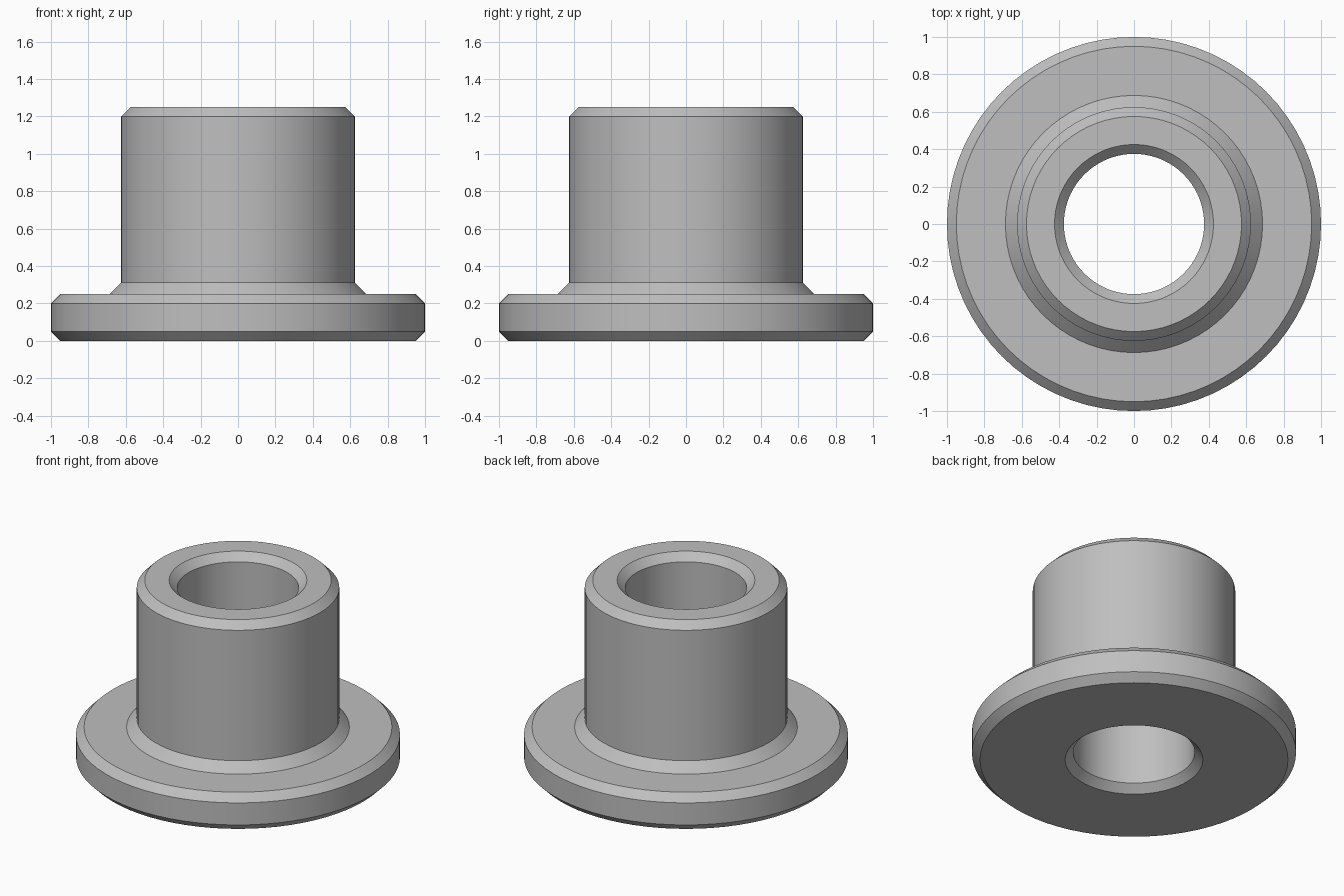
import bpy, bmesh, math

cube = bpy.data.objects.get("Cube")
if cube:
    bpy.data.objects.remove(cube, do_unlink=True)

SEGMENTS = 72
CHAMFER = 0.05
FLANGE_R, SLEEVE_R, BORE_R = 1.0, 0.625, 0.375
FLANGE_H, HEIGHT, FILLET = 0.25, 1.25, 0.0625

# Closed cross-section (radius, height), from the bore mouth outward and up
profile = [
    (BORE_R + CHAMFER, 0), (FLANGE_R - CHAMFER, 0),
    (FLANGE_R, CHAMFER), (FLANGE_R, FLANGE_H - CHAMFER),
    (FLANGE_R - CHAMFER, FLANGE_H), (SLEEVE_R + FILLET, FLANGE_H),
    (SLEEVE_R, FLANGE_H + FILLET), (SLEEVE_R, HEIGHT - CHAMFER),
    (SLEEVE_R - CHAMFER, HEIGHT), (BORE_R + CHAMFER, HEIGHT),
    (BORE_R, HEIGHT - CHAMFER), (BORE_R, CHAMFER),
]

# Revolve the section into a flanged sleeve
bm = bmesh.new()
rings = []
for i in range(SEGMENTS):
    a = math.tau * i / SEGMENTS
    rings.append([bm.verts.new((r * math.cos(a), r * math.sin(a), z)) for r, z in profile])
for i, ring in enumerate(rings):
    following = rings[(i + 1) % SEGMENTS]
    for j in range(len(profile)):
        k = (j + 1) % len(profile)
        bm.faces.new((ring[j], following[j], following[k], ring[k]))
bmesh.ops.recalc_face_normals(bm, faces=bm.faces)
mesh = bpy.data.meshes.new("flanged_bushing")
bm.to_mesh(mesh)
bm.free()
bushing = bpy.data.objects.new("flanged_bushing", mesh)
bpy.context.collection.objects.link(bushing)

# Plain grey metal
grey = bpy.data.materials.new("grey")
grey.use_nodes = True
colour = (0.52, 0.52, 0.52, 1)
grey.diffuse_color = colour
grey.node_tree.nodes["Principled BSDF"].inputs["Base Color"].default_value = colour
mesh.materials.append(grey)

# Smooth walls with crisp chamfer edges
bpy.ops.object.select_all(action="DESELECT")
bushing.select_set(True)
bpy.context.view_layer.objects.active = bushing
bpy.ops.object.shade_smooth_by_angle(angle=math.radians(30))
